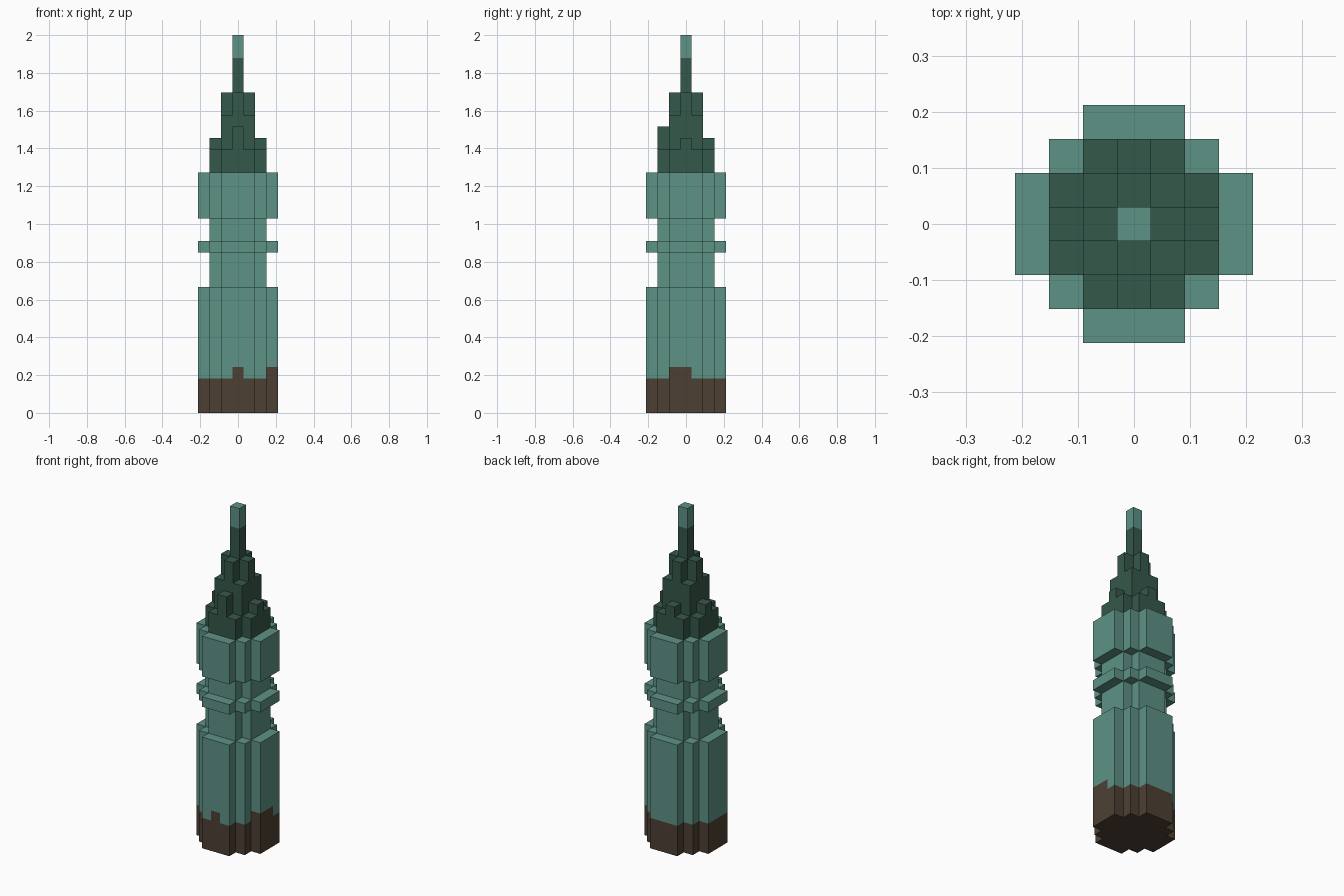
import bpy
import bmesh
from mathutils import Vector

U = 2 / 33  # block size

cube = bpy.data.objects.get("Cube")
if cube:
    bpy.data.objects.remove(cube, do_unlink=True)


def material(name, rgb):
    m = bpy.data.materials.new(name)
    m.use_nodes = True
    m.diffuse_color = (*rgb, 1)
    bsdf = next(n for n in m.node_tree.nodes if n.type == "BSDF_PRINCIPLED")
    bsdf.inputs["Base Color"].default_value = (*rgb, 1)
    return m


TEAL = material("weathered teal", (0.110, 0.288, 0.238))
DARK = material("dark green", (0.036, 0.098, 0.069))
BROWN = material("earth brown", (0.074, 0.051, 0.033))

# Quarter outlines in blocks, turned four times to make each footprint
WIDE = [(3.5, 1.5), (2.5, 1.5), (2.5, 2.5), (1.5, 2.5), (1.5, 3.5)]
WAIST = [(2.5, 1.5), (1.5, 1.5), (1.5, 2.5)]
PLUS = [(1.5, 0.5), (0.5, 0.5), (0.5, 1.5)]
CORE = [(1.5, 1.5)]
POLE = [(0.5, 0.5)]


def prism_mesh(quarter, z0, z1, at=(0, 0)):
    bm = bmesh.new()
    outline, pts = [], quarter
    for _ in range(4):
        outline += pts
        pts = [(-y, x) for x, y in pts]
    base = bm.faces.new([bm.verts.new((x + at[0], y + at[1], z0)) for x, y in outline])
    top = bmesh.ops.extrude_face_region(bm, geom=[base], use_keep_orig=True)
    verts = [g for g in top["geom"] if isinstance(g, bmesh.types.BMVert)]
    bmesh.ops.translate(bm, verts=verts, vec=(0, 0, z1 - z0))
    bmesh.ops.recalc_face_normals(bm, faces=bm.faces[:])
    return bm


def finish(name, bm, *mats):
    bmesh.ops.scale(bm, verts=bm.verts[:], vec=(U, U, U))
    me = bpy.data.meshes.new(name)
    bm.to_mesh(me)
    bm.free()
    for m in mats:
        me.materials.append(m)
    ob = bpy.data.objects.new(name, me)
    bpy.context.collection.objects.link(ob)


def prism(name, quarter, z0, z1, mat, at=(0, 0)):
    finish(name, prism_mesh(quarter, z0, z1, at), mat)


# Lower shaft, cut along the colour borders and the doorway edges
bm = prism_mesh(WIDE, 0, 11)
cuts = [((0, 0, z), (0, 0, 1)) for z in (1, 3, 4, 5)]
cuts += [((s, s, 0), n) for s in (-0.5, 0.5) for n in ((1, 0, 0), (0, 1, 0))]
for co, no in cuts:
    bmesh.ops.bisect_plane(bm, geom=bm.verts[:] + bm.edges[:] + bm.faces[:],
                           plane_co=co, plane_no=no)

# Doorway recess in the -x side
door = []
for f in bm.faces:
    c = f.calc_center_median()
    if c.x < -3.4 and abs(c.y) < 0.5 and 1 < c.z < 5:
        door.append(f)
res = bmesh.ops.extrude_face_region(bm, geom=door)
bmesh.ops.translate(bm, vec=Vector((1, 0, 0)),
                    verts=[g for g in res["geom"] if isinstance(g, bmesh.types.BMVert)])
bmesh.ops.recalc_face_normals(bm, faces=bm.faces[:])

# Brown footing with raised patches on the front and the +x wing
for f in bm.faces:
    c, n = f.calc_center_median(), f.normal
    front_patch = c.y < -3.4 and abs(c.x) < 0.5
    wing_patch = c.x > 2.6 and -1.6 < c.y < 0.5
    top = 4 if front_patch or wing_patch else 3
    f.material_index = int(c.z < top and n.z < 0.5)
finish("lower_shaft", bm, TEAL, BROWN)

# Upper shaft
prism("lower_waist", WAIST, 11, 14, TEAL)
prism("middle_band", WIDE, 14, 15, TEAL)
prism("upper_waist", WAIST, 15, 17, TEAL)
prism("upper_block", WIDE, 17, 21, TEAL)

# Stepped crown
prism("crown_base", WAIST, 21, 23, DARK)
prism("crown_core", CORE, 23, 26, DARK)
prism("crown_cross", PLUS, 26, 28, DARK)
for side, at, top in (("left", (2, 0), 24), ("right", (-2, 0), 24),
                      ("back", (0, 2), 24), ("front", (0, -2), 25)):
    prism(side + "_buttress", POLE, 23, top, DARK, at)

# Spire
prism("spire", POLE, 28, 31, DARK)
prism("spire_tip", POLE, 31, 33, TEAL)
